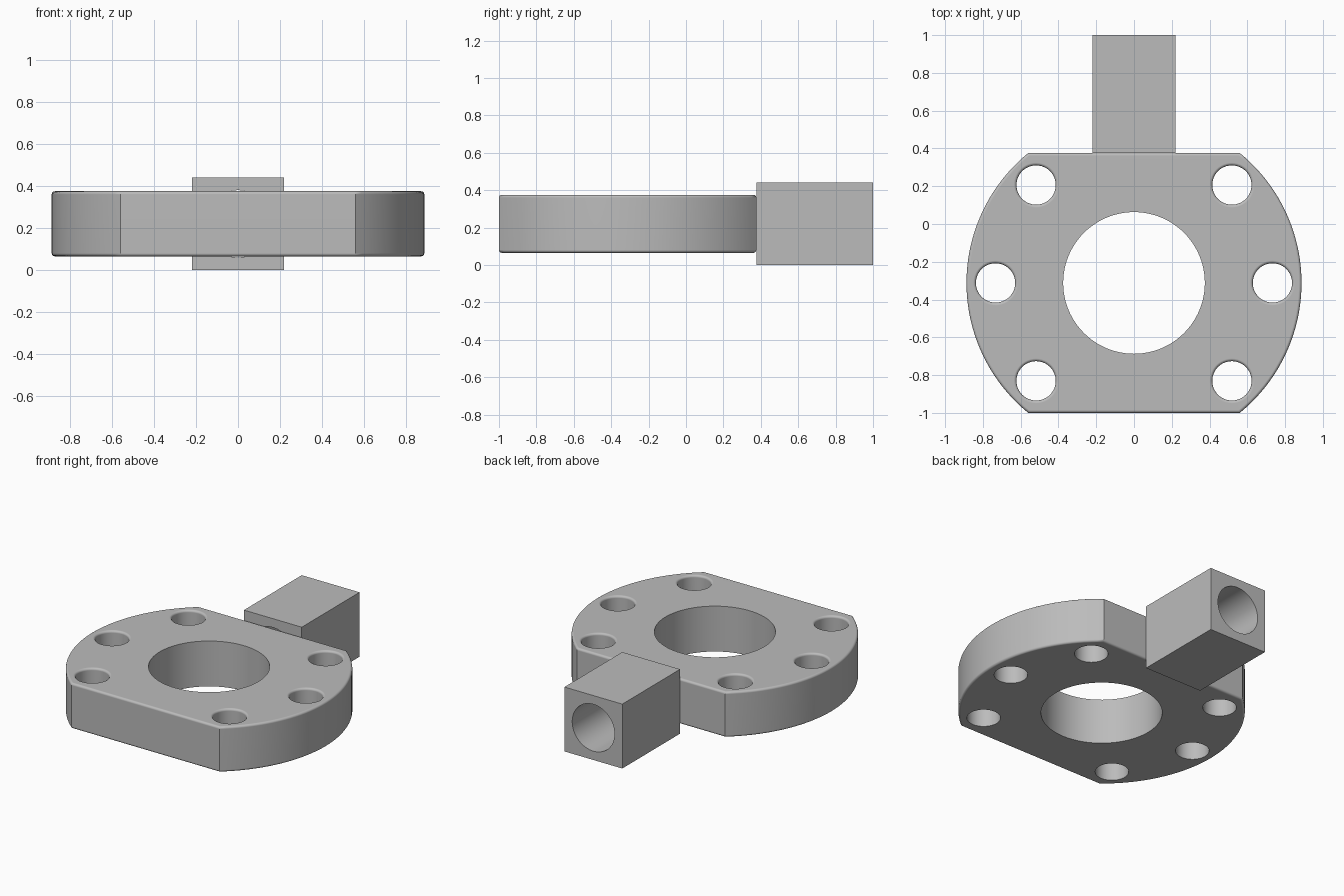
import bpy, bmesh, math
from mathutils import Matrix, Vector

if "Cube" in bpy.data.objects:
    bpy.data.objects.remove(bpy.data.objects["Cube"], do_unlink=True)

CENTRE_Y = -0.312
RADIUS = 0.887
FLAT = 0.688               # distance from the axis to each flat
BOTTOM, TOP = 0.065, 0.375
FILLET = 0.015

steel = bpy.data.materials.new("grey steel")
steel.use_nodes = True
grey = (0.5, 0.5, 0.5, 1)
steel.diffuse_color = grey
steel.node_tree.nodes["Principled BSDF"].inputs["Base Color"].default_value = grey


def add_object(name, bm):
    bmesh.ops.recalc_face_normals(bm, faces=bm.faces)
    mesh = bpy.data.meshes.new(name)
    bm.to_mesh(mesh)
    bm.free()
    mesh.materials.append(steel)
    obj = bpy.data.objects.new(name, mesh)
    bpy.context.collection.objects.link(obj)
    return obj


def lathe(name, profile, matrix, sides=64):
    """Closed round solid from (radius, height) pairs."""
    bm = bmesh.new()
    rings = [[bm.verts.new(matrix @ Vector((r * math.cos(a), r * math.sin(a), h)))
              for a in (math.tau * i / sides for i in range(sides))]
             for r, h in profile]
    for low, high in zip(rings, rings[1:]):
        for i in range(sides):
            j = (i + 1) % sides
            bm.faces.new((low[i], low[j], high[j], high[i]))
    bm.faces.new(rings[0][::-1])
    bm.faces.new(rings[-1])
    return add_object(name, bm)


def cut(target, cutters):
    for cutter in cutters:
        mod = target.modifiers.new("hole", "BOOLEAN")
        mod.operation = "DIFFERENCE"
        mod.solver = "EXACT"
        mod.object = cutter
        bpy.context.view_layer.objects.active = target
        bpy.ops.object.modifier_apply(modifier=mod.name)
        bpy.data.objects.remove(cutter, do_unlink=True)


def finish(obj):
    bpy.ops.object.select_all(action="DESELECT")
    obj.select_set(True)
    bpy.context.view_layer.objects.active = obj
    bpy.ops.object.shade_smooth_by_angle(angle=math.radians(35))
    mod = obj.modifiers.new("flat face normals", "WEIGHTED_NORMAL")
    mod.keep_sharp = True


# Flange: two arcs joined by straight flats, with rounded rims
bm = bmesh.new()
half = math.asin(FLAT / RADIUS)
steps = 40
outline = []
for start in (0, math.pi):
    for i in range(steps + 1):
        a = start - half + 2 * half * i / steps
        outline.append(bm.verts.new((RADIUS * math.cos(a),
                                     CENTRE_Y + RADIUS * math.sin(a), BOTTOM)))
base = bm.faces.new(outline)
raised = bmesh.ops.extrude_face_region(bm, geom=[base], use_keep_orig=True)
top_verts = [v for v in raised["geom"] if isinstance(v, bmesh.types.BMVert)]
bmesh.ops.translate(bm, verts=top_verts, vec=(0, 0, TOP - BOTTOM))
rims = [e for e in bm.edges if abs(e.verts[0].co.z - e.verts[1].co.z) < 1e-5]
bmesh.ops.bevel(bm, geom=rims, offset=FILLET, segments=4, profile=0.5,
                affect="EDGES", clamp_overlap=True)
flange = add_object("flange", bm)

# Central bore and six bolt holes with rounded upper lips
bore = lathe("bore_cutter", [(0.375, -0.1), (0.375, 0.6)],
             Matrix.Translation((0, CENTRE_Y, 0)), 96)
lip = [(0.104, -0.1)]
for i in range(5):
    a = math.pi / 2 * i / 4
    lip.append((0.104 + FILLET * (1 - math.cos(a)),
                TOP - FILLET + FILLET * math.sin(a)))
lip.append((0.104 + FILLET, 0.6))
cutters = [bore]
for degrees in (0, 45, 135, 180, 225, 315):
    a = math.radians(degrees)
    spot = (0.733 * math.cos(a), CENTRE_Y + 0.733 * math.sin(a), 0)
    cutters.append(lathe("bolt_hole_cutter", lip, Matrix.Translation(spot), 48))
cut(flange, cutters)
finish(flange)

# Square block behind the flange, bored along its length
bm = bmesh.new()
bmesh.ops.create_cube(bm, size=1, matrix=Matrix.Translation((0, 0.688, 0.22))
                      @ Matrix.Diagonal((0.437, 0.624, 0.44, 1)))
block = add_object("rear_block", bm)
turn = Matrix.Translation((0, 0, 0.22)) @ Matrix.Rotation(-math.pi / 2, 4, "X")
cut(block, [lathe("block_bore_cutter", [(0.16, 0.2), (0.16, 1.2)], turn)])
finish(block)
